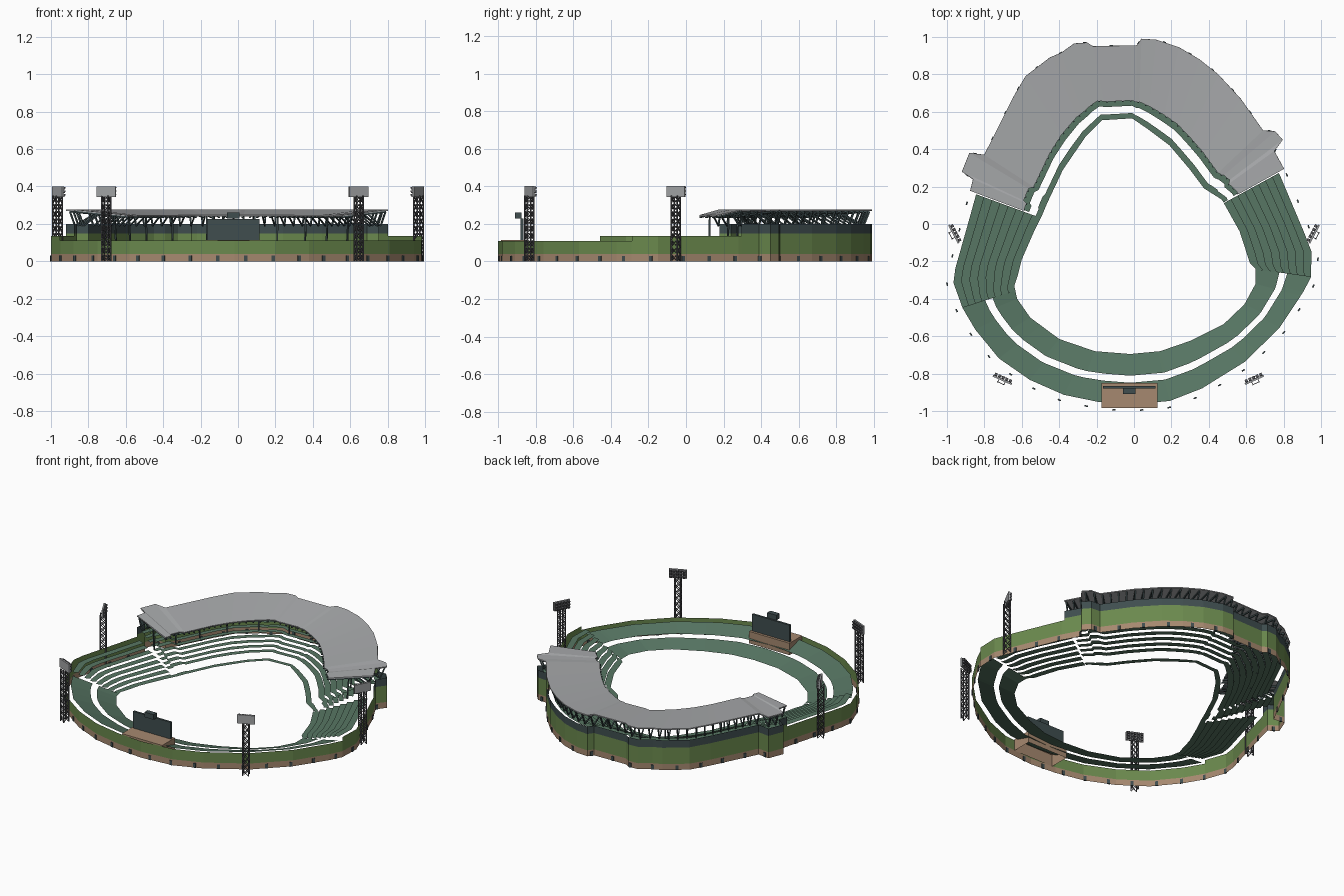
import bpy
import bmesh
import math
from mathutils import Vector, Matrix

cube = bpy.data.objects.get("Cube")
if cube:
    bpy.data.objects.remove(cube, do_unlink=True)


def material(name, rgb):
    m = bpy.data.materials.new(name)
    m.use_nodes = True
    m.diffuse_color = (*rgb, 1)
    m.node_tree.nodes["Principled BSDF"].inputs["Base Color"].default_value = (*rgb, 1)
    return m


SEAT = material("seat green", (.095, .18, .125))
GRASS = material("wall green", (.145, .25, .075))
TAN = material("tan base", (.38, .25, .16))
SLATE = material("dark slate", (.05, .075, .078))
ROOF = material("roof grey", (.40, .41, .42))
STEEL = material("steel", (.10, .10, .11))
PANEL = material("light panel", (.36, .37, .38))

CENTRE = Vector((0, -.15))
WALL_GAP = .035

# Plan outlines, counter-clockwise from the front
OUTER = [(-.02, -1), (.2, -.98), (.38, -.91), (.62, -.76), (.81, -.57), (.94, -.37),
         (.98, -.29), (.985, -.15), (.94, -.03), (.81, .28), (.75, .39), (.795, .45),
         (.755, .495), (.69, .5), (.57, .67), (.45, .8), (.35, .88), (.24, .945),
         (.12, .985), (.04, .99), (.015, .955), (-.22, .95), (-.25, .97), (-.32, .965),
         (-.39, .915), (-.45, .89), (-.58, .79), (-.65, .67), (-.77, .43), (-.8, .37),
         (-.88, .38), (-.92, .28), (-.86, .24), (-.88, .16), (-.99, -.24), (-1, -.32),
         (-.95, -.46), (-.88, -.58), (-.75, -.74), (-.58, -.86), (-.39, -.945), (-.2, -.985)]
INNER = [(-.02, -.695), (.14, -.68), (.3, -.625), (.48, -.535), (.59, -.43), (.65, -.32),
         (.65, -.24), (.62, -.21), (.565, -.04), (.47, .13), (.375, .19), (.3, .29),
         (.19, .42), (.07, .51), (-.01, .565), (-.17, .555), (-.26, .465), (-.38, .29),
         (-.465, .11), (-.49, .05), (-.53, -.03), (-.6, -.19), (-.62, -.27), (-.64, -.33),
         (-.625, -.4), (-.555, -.5), (-.4, -.615), (-.21, -.68)]


def angle(p):
    d = Vector(p) - CENTRE
    return math.degrees(math.atan2(d.y, d.x)) % 360


def cross(a, b):
    return a.x * b.y - a.y * b.x


def radius(outline, a):
    """Distance from the centre to the outline in direction a."""
    d = Vector((math.cos(math.radians(a)), math.sin(math.radians(a))))
    for p, q in zip(outline, outline[1:] + outline[:1]):
        span = (angle(q) - angle(p)) % 360
        if (a - angle(p)) % 360 <= span + 1e-6:
            e = Vector(q) - Vector(p)
            return cross(Vector(p) - CENTRE, e) / cross(d, e)
    return radius(outline, a + .01)


def point(a, f, z, out=0):
    """f runs from the field edge (0) to the last seat row (1)."""
    ri, ro = radius(INNER, a), radius(OUTER, a) - WALL_GAP
    r = ri + f * (ro - ri) + out
    t = math.radians(a)
    return Vector((CENTRE.x + r * math.cos(t), CENTRE.y + r * math.sin(t), z))


def wall_point(a, z, out=0):
    return point(a, 1, z, WALL_GAP + out)


def finish(name, bm, mats):
    me = bpy.data.meshes.new(name)
    bm.to_mesh(me)
    bm.free()
    ob = bpy.data.objects.new(name, me)
    bpy.context.collection.objects.link(ob)
    for m in mats:
        me.materials.append(m)
    return ob


def sweep(name, a0, a1, strips, mats):
    """Each strip is a pair of (f, z, out) edges and a material index."""
    bm = bmesh.new()
    inside = [a0 + (angle(p) - a0) % 360 for p in OUTER + INNER]
    angles = sorted({a0, a1, *[round(a, 2) for a in inside if a < a1]})
    for p, q, idx in strips:
        prev = None
        for a in angles:
            pair = [bm.verts.new(point(a, *p)), bm.verts.new(point(a, *q))]
            if prev:
                bm.faces.new((prev[0], prev[1], pair[1], pair[0])).material_index = idx
            prev = pair
    return finish(name, bm, mats)


def box(bm, centre, size, rot=None):
    m = Matrix.Translation(centre) @ (rot or Matrix()) @ Matrix.Diagonal((*size, 1))
    bmesh.ops.create_cube(bm, size=1, matrix=m)


def beam(bm, p, q, w):
    d = q - p
    box(bm, (p + q) / 2, (w, w, d.length), d.to_track_quat('Z', 'Y').to_matrix().to_4x4())


def treads(f0, f1, z0, z1, n):
    """Separate flat rows climbing outward."""
    w = (f1 - f0) / n
    rows = []
    for i in range(n):
        z = z0 + (z1 - z0) * i / (n - 1)
        rows.append(((f0 + i * w, z), (f0 + (i + 1) * w, z), 0))
    return rows


# Angular limits of the sections
STAND, WING_R, FIELD, WING_L = 29, 159.5, 198, 352

# Perimeter wall
def wall(name, a0, a1, levels, mats):
    edges = [(1, z, WALL_GAP) for z in levels]
    sweep(name, a0, a1, [(edges[i], edges[i + 1], i) for i in range(len(mats))], mats)


wall("stand_wall", STAND, WING_R, (.2, .15, .04, 0), (SLATE, GRASS, TAN))
wall("right_wing_wall", WING_R, FIELD, (.135, .04, 0), (GRASS, TAN))
wall("outfield_wall", FIELD, WING_L, (.11, .04, 0), (GRASS, TAN))
wall("left_wing_wall", WING_L, STAND + 360, (.135, .04, 0), (GRASS, TAN))

# Seating
sweep("right_wing_seats", WING_R + .4, FIELD, treads(0, 1, .02, .125, 8), [SEAT])
sweep("left_wing_seats", WING_L, STAND + 359.6, treads(0, 1, .02, .125, 8), [SEAT])
sweep("stand_seats", STAND + .4, WING_R - .4, treads(.19, 1, .045, .18, 9), [SEAT])
sweep("front_row_seats", STAND, WING_R + 2, [((0, .02), (.08, .02), 0)], [SEAT])
sweep("outfield_seats", FIELD, WING_L,
      [((0, .02), (.43, .055), 0), ((.57, .065), (1, .1), 0)], [SEAT])

# Roof
ROOF_F, ROOF_LOW, ROOF_HIGH = .27, .247, .277
roof = sweep("roof", STAND, WING_R,
             [((ROOF_F, ROOF_LOW), (1, ROOF_HIGH, WALL_GAP), 0)], [ROOF])
thick = roof.modifiers.new("thickness", 'SOLIDIFY')
thick.thickness = .007

# Roof trusses
bm = bmesh.new()
count = 44
for i in range(count + 1):
    a = STAND + .6 + (WING_R - STAND - 1.2) * i / count
    tip = point(a, ROOF_F - .015, ROOF_LOW - .012)
    heel = wall_point(a, ROOF_HIGH - .012, -.01)
    foot = wall_point(a, .19, -.04)
    beam(bm, tip, heel, .008)
    beam(bm, foot, heel, .008)
    beam(bm, foot, tip.lerp(heel, .6), .007)
    if i % 4 == 0:
        beam(bm, point(a, .62, .11), tip.lerp(heel, .48), .008)
finish("roof_trusses", bm, [SLATE])

# Doorways along the base
bm = bmesh.new()
walked, last = 0, wall_point(0, .015)
for step in range(1, 720):
    here = wall_point(step / 2, .015)
    walked += (here - last).length
    if walked > .145:
        walked = 0
        d = here - last
        box(bm, (here + last) / 2, (.018, .008, .03),
            Matrix.Rotation(math.atan2(d.y, d.x), 4, 'Z'))
    last = here
finish("doorways", bm, [SLATE])

# Scoreboard on an open-bottomed platform
bm = bmesh.new()
box(bm, Vector((-.025, -.917, .075)), (.3, .135, .08))
bm.normal_update()
bmesh.ops.delete(bm, geom=[f for f in bm.faces if f.normal.z < -.5], context='FACES_ONLY')
finish("scoreboard_platform", bm, [TAN])
bm = bmesh.new()
box(bm, Vector((-.025, -.873, .17)), (.28, .014, .115))
box(bm, Vector((-.025, -.893, .245)), (.068, .034, .034))
finish("scoreboard", bm, [SLATE])


# Floodlight towers
def tower(name, x, y, turn):
    rot = Matrix.Translation((x, y, 0)) @ Matrix.Rotation(math.radians(turn), 4, 'Z')
    frame, lamps = bmesh.new(), bmesh.new()
    h, top, levels = .018, .35, 9
    corners = [(-h, -h), (h, -h), (h, h), (-h, h)]
    for c, n in zip(corners, corners[1:] + corners[:1]):
        beam(frame, Vector((*c, 0)), Vector((*c, top)), .006)
        for k in range(levels):
            lo, hi = top * k / levels, top * (k + 1) / levels
            beam(frame, Vector((*c, lo)), Vector((*n, hi)), .0035)
            beam(frame, Vector((*n, lo)), Vector((*c, hi)), .0035)
    for i in range(5):
        for j in range(3):
            box(frame, Vector(((i - 2) * .021, .014, .354 + j * .019)), (.015, .014, .013),
                Matrix.Rotation(-.3, 4, 'X'))
    box(lamps, Vector((0, .002, .372)), (.11, .01, .058))
    for bm, part, mat in ((frame, "frame", STEEL), (lamps, "panel", PANEL)):
        bm.transform(rot)
        finish(name + "_" + part, bm, [mat])


for side, label in ((1, "left"), (-1, "right")):
    tower(label + "_front_tower", -.03 + side * .675, -.835, side * 24)
    tower(label + "_side_tower", side * .965, -.055, side * 62)
